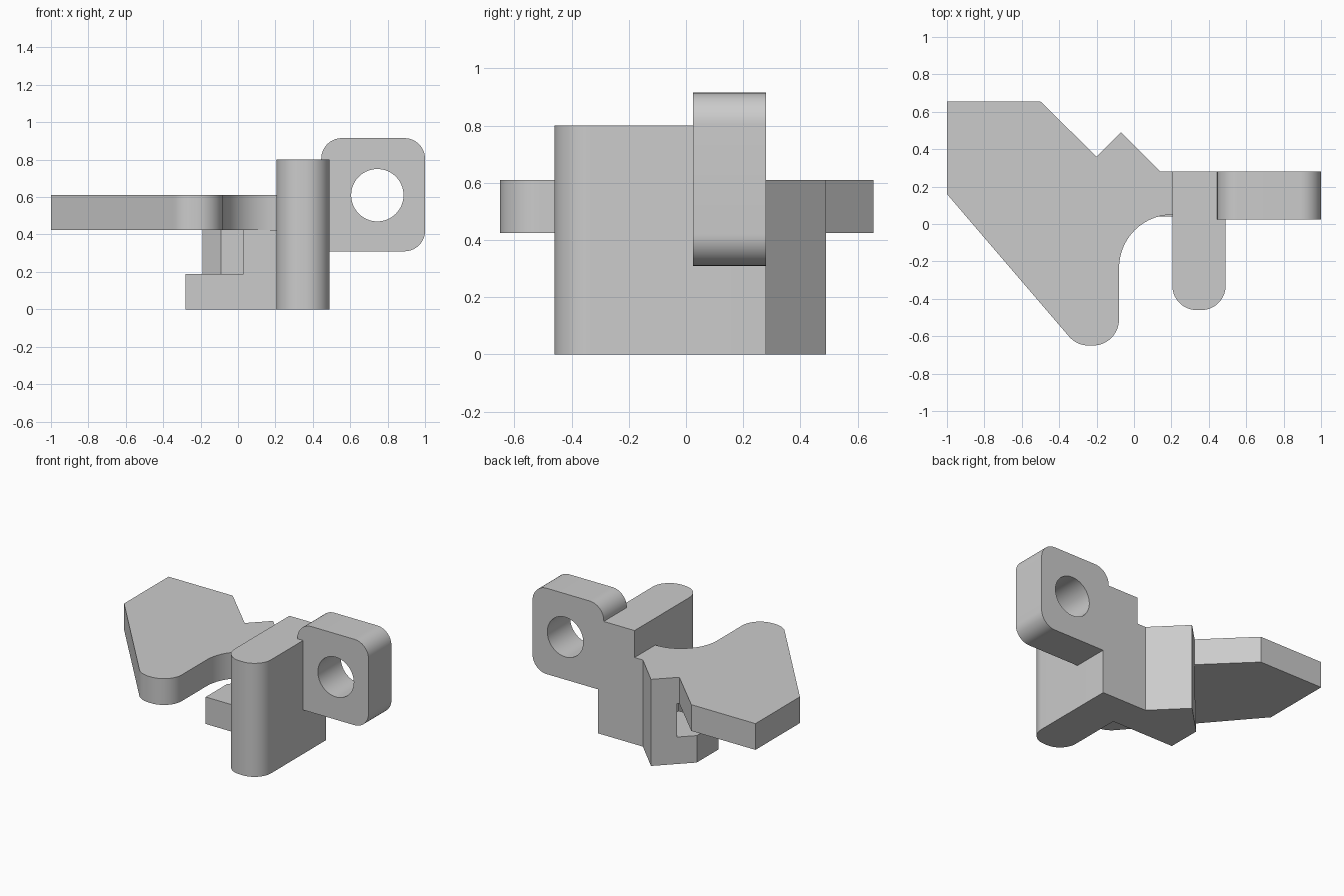
import bpy
import bmesh
import math
from mathutils import Matrix, Vector

if "Cube" in bpy.data.objects:
    bpy.data.objects.remove(bpy.data.objects["Cube"])

grey = bpy.data.materials.new("light_grey")
grey.use_nodes = True
colour = (0.6, 0.6, 0.6, 1)
grey.diffuse_color = colour
grey.node_tree.nodes["Principled BSDF"].inputs["Base Color"].default_value = colour


def rounded(corners, steps=14):
    """Outline from (x, y) or (x, y, radius) corners, with the corners filleted."""
    outline = []
    for i, corner in enumerate(corners):
        p = Vector(corner[:2])
        if len(corner) == 2:
            outline.append(p)
            continue
        r = corner[2]
        a = (Vector(corners[i - 1][:2]) - p).normalized()
        b = (Vector(corners[(i + 1) % len(corners)][:2]) - p).normalized()
        half = a.angle(b) / 2
        centre = p + (a + b).normalized() * r / math.sin(half)
        start = p + a * r / math.tan(half) - centre
        end = p + b * r / math.tan(half) - centre
        sweep = math.atan2(start.x * end.y - start.y * end.x, start.dot(end))
        for k in range(steps + 1):
            outline.append(centre + Matrix.Rotation(sweep * k / steps, 2) @ start)
    return outline


def prism(name, corners, low, high, upright=False):
    """Extrude an outline along z, or along y when it is drawn in x and z."""
    bm = bmesh.new()
    verts = [bm.verts.new((p.x, low, p.y) if upright else (p.x, p.y, low))
             for p in rounded(corners)]
    face = bm.faces.new(verts)
    moved = bmesh.ops.extrude_face_region(bm, geom=[face])["geom"]
    depth = high - low
    bmesh.ops.translate(bm, verts=[v for v in moved if isinstance(v, bmesh.types.BMVert)],
                        vec=(0, depth, 0) if upright else (0, 0, depth))
    bmesh.ops.remove_doubles(bm, verts=bm.verts, dist=0.0005)
    bmesh.ops.recalc_face_normals(bm, faces=bm.faces)
    mesh = bpy.data.meshes.new(name)
    bm.to_mesh(mesh)
    bm.free()
    mesh.materials.append(grey)
    obj = bpy.data.objects.new(name, mesh)
    bpy.context.collection.objects.link(obj)
    return obj


def select(obj):
    bpy.ops.object.select_all(action="DESELECT")
    obj.select_set(True)
    bpy.context.view_layer.objects.active = obj


BACK, FRONT, SIDE = 0.28, 0.04, 0.205
BASE_TOP, PLATE_LOW, PLATE_TOP = 0.19, 0.425, 0.61

# Flat arm plate with a rounded finger and a concave fillet
plate = prism("arm_plate", [
    (-1, 0.16), (-0.306, -0.65, 0.14), (-0.08, -0.65, 0.14),
    (-0.08, 0.05, 0.285), (SIDE, 0.05), (SIDE, BACK), (0.14, BACK),
    (-0.07, 0.49), (-0.2, 0.36), (-0.5, 0.655), (-1, 0.655)], PLATE_LOW, PLATE_TOP)

# Pointed base under the plate, and the narrower neck joining them
base = prism("base_block", [
    (-0.28, FRONT), (SIDE, FRONT), (SIDE, BACK), (0.14, BACK),
    (-0.07, 0.49), (-0.28, BACK)], 0, BASE_TOP)
neck = prism("neck", [
    (0.03, FRONT), (SIDE, FRONT), (SIDE, BACK), (0.14, BACK),
    (-0.07, 0.49), (-0.19, 0.37), (-0.09, 0.27), (0.03, 0.27)], BASE_TOP, PLATE_LOW)

# Tall bar with a rounded front
bar = prism("upright_bar", [
    (SIDE, -0.46, 0.13), (0.49, -0.46, 0.13), (0.49, BACK), (SIDE, BACK)], 0, 0.8)

# Side lug with a bored hole
lug = prism("side_lug", [
    (0.445, 0.31), (1, 0.31, 0.11), (1, 0.915, 0.11), (0.445, 0.915, 0.11)],
    0.025, BACK, upright=True)
bpy.ops.mesh.primitive_cylinder_add(vertices=64, radius=0.14, depth=1,
                                    location=(0.745, 0.15, 0.61),
                                    rotation=(math.pi / 2, 0, 0))
cutter = bpy.context.object
cutter.name = "hole_cutter"
cutter.hide_render = True
bore = lug.modifiers.new("bore", "BOOLEAN")
bore.object = cutter
bore.operation = "DIFFERENCE"
bore.solver = "EXACT"
select(lug)
bpy.ops.object.modifier_apply(modifier=bore.name)
bpy.data.objects.remove(cutter)

# Smooth the curved walls, keep the edges crisp
for part in (plate, base, neck, bar, lug):
    select(part)
    bpy.ops.object.shade_smooth_by_angle(angle=math.radians(30))
